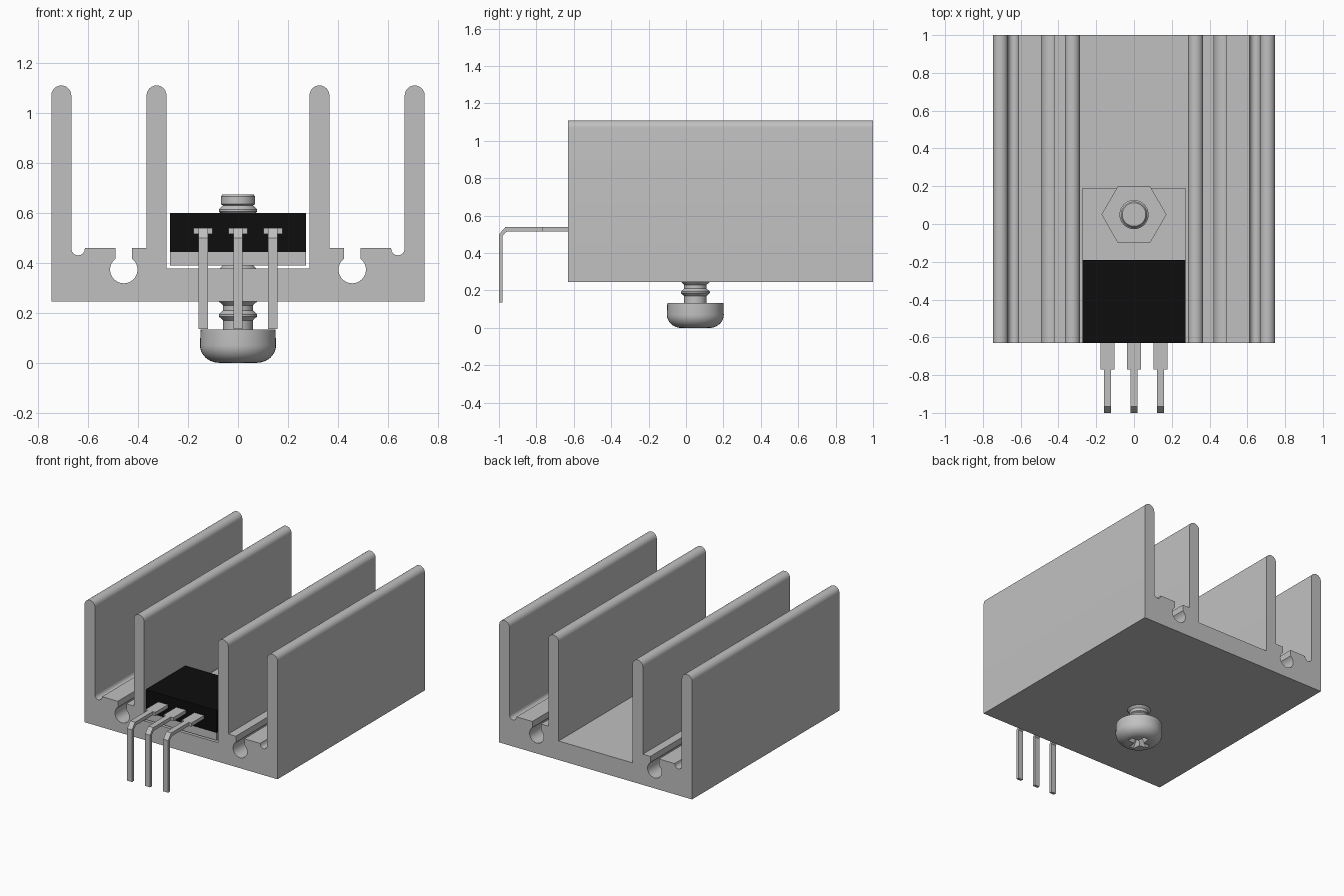
import bpy, bmesh, math
from mathutils import Matrix, Vector

old = bpy.data.objects.get("Cube")
if old:
    bpy.data.objects.remove(old, do_unlink=True)


def make_material(name, value):
    m = bpy.data.materials.new(name)
    m.use_nodes = True
    colour = (value, value, value, 1)
    m.diffuse_color = colour
    m.node_tree.nodes["Principled BSDF"].inputs["Base Color"].default_value = colour
    return m


metal = make_material("light grey metal", 0.53)
plastic = make_material("black plastic", 0.004)


def finish(bm, name, mat, smooth=False):
    bmesh.ops.recalc_face_normals(bm, faces=bm.faces)
    mesh = bpy.data.meshes.new(name)
    bm.to_mesh(mesh)
    bm.free()
    mesh.materials.append(mat)
    obj = bpy.data.objects.new(name, mesh)
    bpy.context.collection.objects.link(obj)
    if smooth:
        smooth_object(obj)
    return obj


def activate(obj):
    bpy.ops.object.select_all(action='DESELECT')
    obj.select_set(True)
    bpy.context.view_layer.objects.active = obj


def smooth_object(obj):
    activate(obj)
    bpy.ops.object.shade_smooth_by_angle(angle=math.radians(32))


def arc(cx, cz, r, start, end, steps):
    angles = [math.radians(start + (end - start) * i / steps) for i in range(steps + 1)]
    return [(cx + r * math.cos(a), cz + r * math.sin(a)) for a in angles]


def extrude(points, direction, name, mat, smooth=False):
    bm = bmesh.new()
    face = bm.faces.new([bm.verts.new(p) for p in points])
    new = bmesh.ops.extrude_face_region(bm, geom=[face])["geom"]
    verts = [g for g in new if isinstance(g, bmesh.types.BMVert)]
    bmesh.ops.translate(bm, verts=verts, vec=direction)
    return finish(bm, name, mat, smooth)


def box(name, mat, lo, hi):
    x0, y0, z0 = lo
    x1, y1, z1 = hi
    base = [(x0, y0, z0), (x1, y0, z0), (x1, y1, z0), (x0, y1, z0)]
    return extrude(base, (0, 0, z1 - z0), name, mat)


def lathe(profile, name, mat, y):
    bm = bmesh.new()
    verts = [bm.verts.new((r, 0, z)) for r, z in profile]
    edges = [bm.edges.new(pair) for pair in zip(verts, verts[1:])]
    bmesh.ops.spin(bm, geom=verts + edges, cent=(0, 0, 0), axis=(0, 0, 1),
                   angle=2 * math.pi, steps=40)
    bmesh.ops.remove_doubles(bm, verts=bm.verts, dist=0.0001)
    bmesh.ops.translate(bm, verts=bm.verts, vec=(0, y, 0))
    return finish(bm, name, mat, True)


# Heat sink: half of the extruded section, mirrored
FRONT, BACK, BOTTOM, SHELF = -0.63, 1.0, 0.245, 0.46
half = [(0.286, 0.378)]
half += arc(0.326, 1.07, 0.04, 180, 0, 12)                  # inner fin
half += [(0.366, SHELF), (0.424, SHELF)]
half += arc(0.457, 0.373, 0.055, 127, 413, 20)              # screw channel
half += [(0.49, SHELF), (0.612, SHELF)]
half += arc(0.64, 0.457, 0.027, 180, 360, 8)                # fin foot groove
half += arc(0.707, 1.07, 0.04, 180, 0, 12)                  # outer fin
half += [(0.747, BOTTOM)]
section = half + [(-x, z) for x, z in reversed(half)]
extrude([(x, FRONT, z) for x, z in section], (0, BACK - FRONT, 0), "heat_sink", metal, True)

# Power transistor
box("transistor_tab", metal, (-0.273, FRONT, 0.39), (0.273, 0.19, 0.443))
box("transistor_body", plastic, (-0.273, FRONT, 0.443), (0.273, -0.19, 0.60))

# Leads: wide shoulder and bent narrow leg
leg = [(-0.76, 0.54), (-0.965, 0.54), (-1.0, 0.50), (-1.0, 0.135),
       (-0.98, 0.135), (-0.98, 0.495), (-0.957, 0.515), (-0.76, 0.515)]
for x, side in ((-0.14, "right"), (0, "middle"), (0.14, "left")):
    box(side + "_lead_shoulder", metal, (x - 0.038, -0.77, 0.515), (x + 0.038, -0.62, 0.54))
    extrude([(x - 0.019, y, z) for y, z in leg], (0.038, 0, 0), side + "_lead", metal)

# Screw shaft with thread ridges
SCREW_Y = 0.05
shaft = [(0, 0.12), (0.06, 0.12)]
for i in range(8):
    z = 0.19 + 0.06 * i
    shaft += [(0.06, z - 0.02), (0.077, z - 0.004), (0.077, z + 0.004), (0.06, z + 0.02)]
shaft += [(0.069, 0.635), (0.069, 0.665), (0.062, 0.674), (0, 0.674)]
lathe(shaft, "screw_shaft", metal, SCREW_Y)

# Pan head with a cross recess
head_profile = [(0, 0.133), (0.15, 0.133)] + arc(0.075, 0.07, 0.077, 0, -90, 10) + [(0, 0)]
head_profile = [(r, z if z >= 0.07 else 0.07 - (0.07 - z) * 0.07 / 0.077) for r, z in head_profile]
head_profile[-1] = (0, 0)
head = lathe(head_profile, "screw_head", metal, SCREW_Y)

bm = bmesh.new()
tip = bm.verts.new((0, SCREW_Y, 0.085))
star = []
for i in range(4):
    for across in (-0.02, 0.02):
        p = Matrix.Rotation(i * math.pi / 2, 3, 'Z') @ Vector((0.085, across, -0.01))
        star.append(bm.verts.new((p.x, p.y + SCREW_Y, p.z)))
    p = Matrix.Rotation(i * math.pi / 2, 3, 'Z') @ Vector((0.025, 0.025, -0.01))
    star.append(bm.verts.new((p.x, p.y + SCREW_Y, p.z)))
bm.faces.new(star)
for a, b in zip(star, star[1:] + star[:1]):
    bm.faces.new((a, b, tip))
cutter = finish(bm, "recess_cutter", metal)
cutter.hide_render = True
cut = head.modifiers.new("cross_recess", 'BOOLEAN')
cut.operation = 'DIFFERENCE'
cut.solver = 'EXACT'
cut.object = cutter
activate(head)
bpy.ops.object.modifier_apply(modifier=cut.name)
bpy.data.objects.remove(cutter, do_unlink=True)
smooth_object(head)

# Hexagonal nut on the tab
hexagon = arc(0, SCREW_Y, 0.172, 0, 300, 5)
extrude([(x, y, 0.443) for x, y in hexagon], (0, 0, 0.135), "hex_nut", metal)
